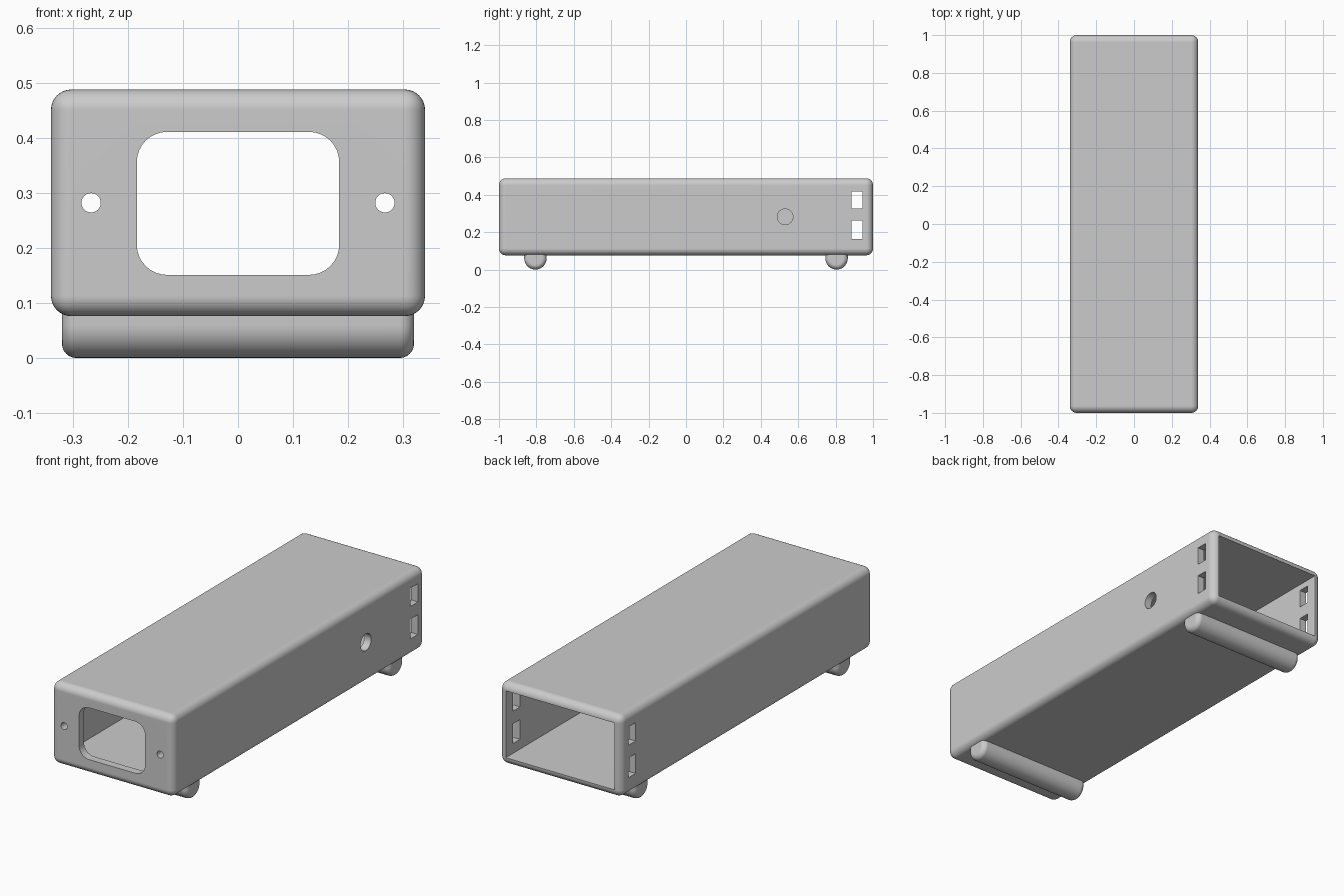
import bpy, bmesh, math
from mathutils import Matrix, Vector

cube = bpy.data.objects.get("Cube")
if cube:
    bpy.data.objects.remove(cube, do_unlink=True)

BOTTOM, TOP, HALF_W, WALL, ROUND = 0.076, 0.488, 0.34, 0.038, 0.037
MID = 0.282

grey = bpy.data.materials.new("plain_grey")
grey.use_nodes = True
grey.diffuse_color = (0.6, 0.6, 0.6, 1)
grey.node_tree.nodes["Principled BSDF"].inputs["Base Color"].default_value = (0.6, 0.6, 0.6, 1)


def finish(name, bm):
    bmesh.ops.recalc_face_normals(bm, faces=bm.faces)
    mesh = bpy.data.meshes.new(name)
    bm.to_mesh(mesh)
    bm.free()
    mesh.materials.append(grey)
    obj = bpy.data.objects.new(name, mesh)
    bpy.context.collection.objects.link(obj)
    return obj


def box(name, low, high, radius=0, pick=lambda e: True, segments=8):
    """Box between two corners, with the picked edges rounded."""
    low, high = Vector(low), Vector(high)
    bm = bmesh.new()
    bmesh.ops.create_cube(bm, size=1)
    for v in bm.verts:
        v.co = (low + high) / 2 + v.co * (high - low)
    if radius:
        bmesh.ops.bevel(bm, geom=[e for e in bm.edges if pick(e)], offset=radius,
                        segments=segments, profile=0.5, affect='EDGES')
    return finish(name, bm)


def rod(name, centre, radius, length, axis):
    bm = bmesh.new()
    turn = Matrix.Rotation(math.pi / 2, 4, axis)
    bmesh.ops.create_cone(bm, cap_ends=True, segments=40, radius1=radius, radius2=radius,
                          depth=length, matrix=Matrix.Translation(centre) @ turn)
    return finish(name, bm)


def cut(target, cutter):
    mod = target.modifiers.new("cut", 'BOOLEAN')
    mod.operation, mod.solver, mod.object = 'DIFFERENCE', 'EXACT', cutter
    bpy.context.view_layer.objects.active = target
    bpy.ops.object.modifier_apply(modifier=mod.name)
    bpy.data.objects.remove(cutter, do_unlink=True)


def smooth(obj):
    bpy.ops.object.select_all(action='DESELECT')
    obj.select_set(True)
    bpy.context.view_layer.objects.active = obj
    bpy.ops.object.shade_smooth_by_angle(angle=math.radians(30))
    obj.modifiers.new("weighted", 'WEIGHTED_NORMAL').keep_sharp = True


# Rounded sleeve, hollow and open at the back
case = box("case", (-HALF_W, -1, BOTTOM), (HALF_W, 1, TOP), ROUND)
cut(case, box("cavity", (WALL - HALF_W, -0.96, BOTTOM + WALL),
              (HALF_W - WALL, 1.2, TOP - WALL)))

# Front window with rounded corners and its two screw holes
cut(case, box("window", (-0.184, -1.1, 0.151), (0.184, -0.9, 0.411), 0.055,
              lambda e: abs(e.verts[0].co.y - e.verts[1].co.y) > 0.1))
for side in (-1, 1):
    cut(case, rod("screw_hole", (side * 0.267, -1, MID), 0.0175, 0.2, 'X'))

# Slots through both sides near the back
for low, high in ((0.163, 0.262), (0.326, 0.418)):
    cut(case, box("slot", (-0.5, 0.886, low), (0.5, 0.944, high)))

# Single cable hole in the left wall
cut(case, rod("cable_hole", (HALF_W, 0.53, MID), 0.042, 0.2, 'Y'))
smooth(case)


# Rounded foot bars lofted across the underside
def foot(name, y, radius=0.06, half=0.32, edge=0.026):
    bm = bmesh.new()
    steps = [math.radians(90 * i / 6) for i in range(7)]
    ends = [(half - edge + edge * math.sin(t), edge - edge * math.cos(t)) for t in steps]
    rings = [(-x, inset) for x, inset in reversed(ends)] + ends
    loops = []
    for x, inset in rings:
        r = radius - inset
        arc = [(r * math.cos(a), radius + r * math.sin(a))
               for a in (math.pi + math.pi * i / 20 for i in range(21))]
        outline = arc + [(r, BOTTOM + 0.01), (-r, BOTTOM + 0.01)]
        loops.append([bm.verts.new((x, y + p, z)) for p, z in outline])
    for a, b in zip(loops, loops[1:]):
        for i in range(len(a)):
            j = (i + 1) % len(a)
            bm.faces.new((a[i], a[j], b[j], b[i]))
    bm.faces.new(loops[0])
    bm.faces.new(loops[-1])
    smooth(finish(name, bm))


foot("front_foot", -0.805)
foot("back_foot", 0.805)
